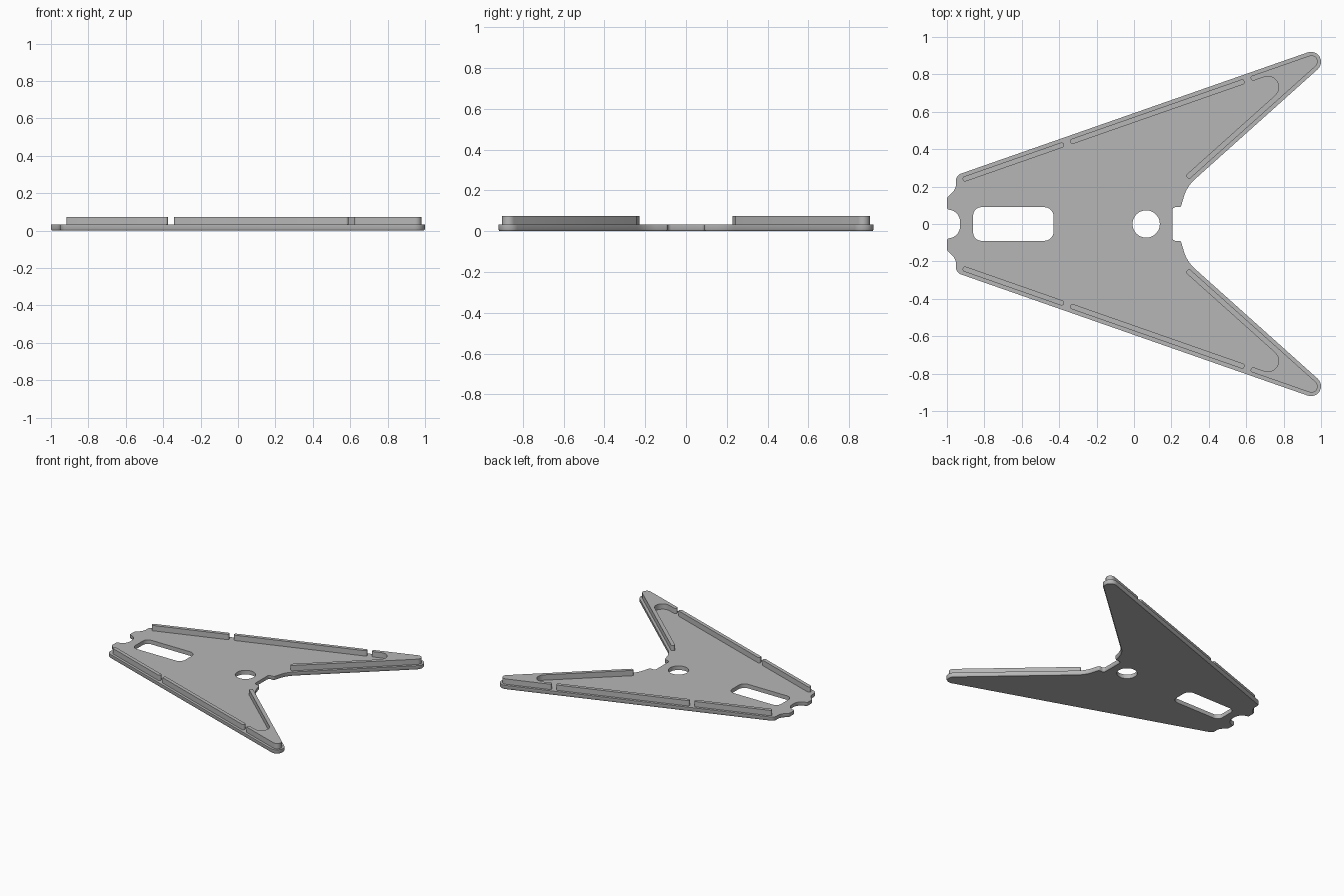
import bpy, bmesh, math
from mathutils import Vector

cube = bpy.data.objects.get("Cube")
if cube:
    bpy.data.objects.remove(cube, do_unlink=True)

grey = bpy.data.materials.new("matte grey")
grey.use_nodes = True
COLOUR = (0.47, 0.47, 0.47, 1)
grey.diffuse_color = COLOUR
grey.node_tree.nodes["Principled BSDF"].inputs["Base Color"].default_value = COLOUR

PLATE_TOP, RIB_TOP = 0.032, 0.074


def rounded(corners, steps=8):
    """Replace each (x, y, radius) corner of a closed outline by an arc."""
    out = []
    for i, (x, y, r) in enumerate(corners):
        p = Vector((x, y))
        a = (Vector(corners[i - 1][:2]) - p).normalized()
        b = (Vector(corners[(i + 1) % len(corners)][:2]) - p).normalized()
        half = a.angle(b) / 2
        centre = p + (a + b).normalized() * (r / math.sin(half))
        start = p + a * (r / math.tan(half)) - centre
        end = p + b * (r / math.tan(half)) - centre
        sweep = math.atan2(start.x * end.y - start.y * end.x, start.dot(end))
        for k in range(steps + 1):
            t = sweep * k / steps
            c, s = math.cos(t), math.sin(t)
            out.append(centre + Vector((start.x * c - start.y * s,
                                        start.x * s + start.y * c)))
    return out


def inset(loop, d):
    """Move an anticlockwise outline inwards by d."""
    res = []
    for i, p in enumerate(loop):
        t = (loop[(i + 1) % len(loop)] - loop[i - 1]).normalized()
        res.append(p + Vector((-t.y, t.x)) * d)
    return res


def slab(name, loops):
    """Solid from outlines, each given as a list of (z, points) rings."""
    bm = bmesh.new()
    bottom, top = [], []
    for rings in loops:
        rows = [[bm.verts.new((p.x, p.y, z)) for p in pts] for z, pts in rings]
        n = len(rows[0])
        for lo, hi in zip(rows, rows[1:]):
            for i in range(n):
                j = (i + 1) % n
                bm.faces.new((lo[i], lo[j], hi[j], hi[i]))
        for row, edges in ((rows[0], bottom), (rows[-1], top)):
            edges += [bm.edges.get((row[i], row[(i + 1) % n])) for i in range(n)]
    for edges in (bottom, top):
        bmesh.ops.triangle_fill(bm, use_beauty=True, use_dissolve=False, edges=edges)
    bmesh.ops.recalc_face_normals(bm, faces=bm.faces)
    mesh = bpy.data.meshes.new(name)
    bm.to_mesh(mesh)
    bm.free()
    mesh.materials.append(grey)
    obj = bpy.data.objects.new(name, mesh)
    bpy.context.collection.objects.link(obj)
    bpy.ops.object.select_all(action='DESELECT')
    obj.select_set(True)
    bpy.context.view_layer.objects.active = obj
    bpy.ops.object.shade_smooth_by_angle(angle=math.radians(30))
    return obj


def mirrored(corners):
    return [(x, -y, r) for x, y, r in reversed(corners)]


# Base plate: swept wing outline, slot and round hole
half = [(0.205, 0.09, 0.018), (0.25, 0.09, 0.012), (0.283, 0.201, 0.2),
        (1.182, 1.006, 0.0535), (-0.955, 0.259, 0.04), (-0.948, 0.19, 0.07),
        (-1, 0.14, 0.02), (-1, 0.078, 0.012), (-0.93, 0.07, 0.065)]
outline = rounded(half + mirrored(half))
slot = rounded([(-0.86, -0.09, 0.045), (-0.43, -0.09, 0.05),
                (-0.43, 0.09, 0.05), (-0.86, 0.09, 0.045)])
hole = [Vector((0.065 + 0.073 * math.cos(a), 0.073 * math.sin(a)))
        for a in (math.tau * i / 48 for i in range(48))]
edge = [(0, 0.007), (0.003, 0.003), (0.009, 0), (PLATE_TOP, 0)]
slab("base_plate", [[(z, inset(outline, d)) for z, d in edge]] +
     [[(0, cut), (PLATE_TOP, cut)] for cut in (slot, hole)])


# Raised ribs along the outer edges
def outer_rib(x0, x1):
    slope = 0.3495
    along = Vector((1, slope)).normalized()
    side = Vector((-along.y, along.x)) * 0.014
    a = Vector((x0, 0.557 + slope * x0))
    b = Vector((x1, 0.557 + slope * x1))
    return [(p.x, p.y, 0.012) for p in (a - side, b - side, b + side, a + side)]


# Raised tip, with arms running along both edges of the wing
tip = [(0.63, 0.763, 0.012), (0.97, 0.881, 0.058), (0.275, 0.259, 0.012),
       (0.294, 0.238, 0.012), (1.094, 0.954, 0.033), (0.62, 0.789, 0.012)]

parts = {"rear_rib": outer_rib(-0.915, -0.375),
         "middle_rib": outer_rib(-0.34, 0.59),
         "wing_tip_rib": tip}
for name, corners in parts.items():
    for side, shape in (("left", mirrored(corners)), ("right", corners)):
        pts = rounded(shape)
        slab(f"{name}_{'front' if side == 'left' else 'back'}",
             [[(PLATE_TOP - 0.002, pts), (RIB_TOP, pts)]])
